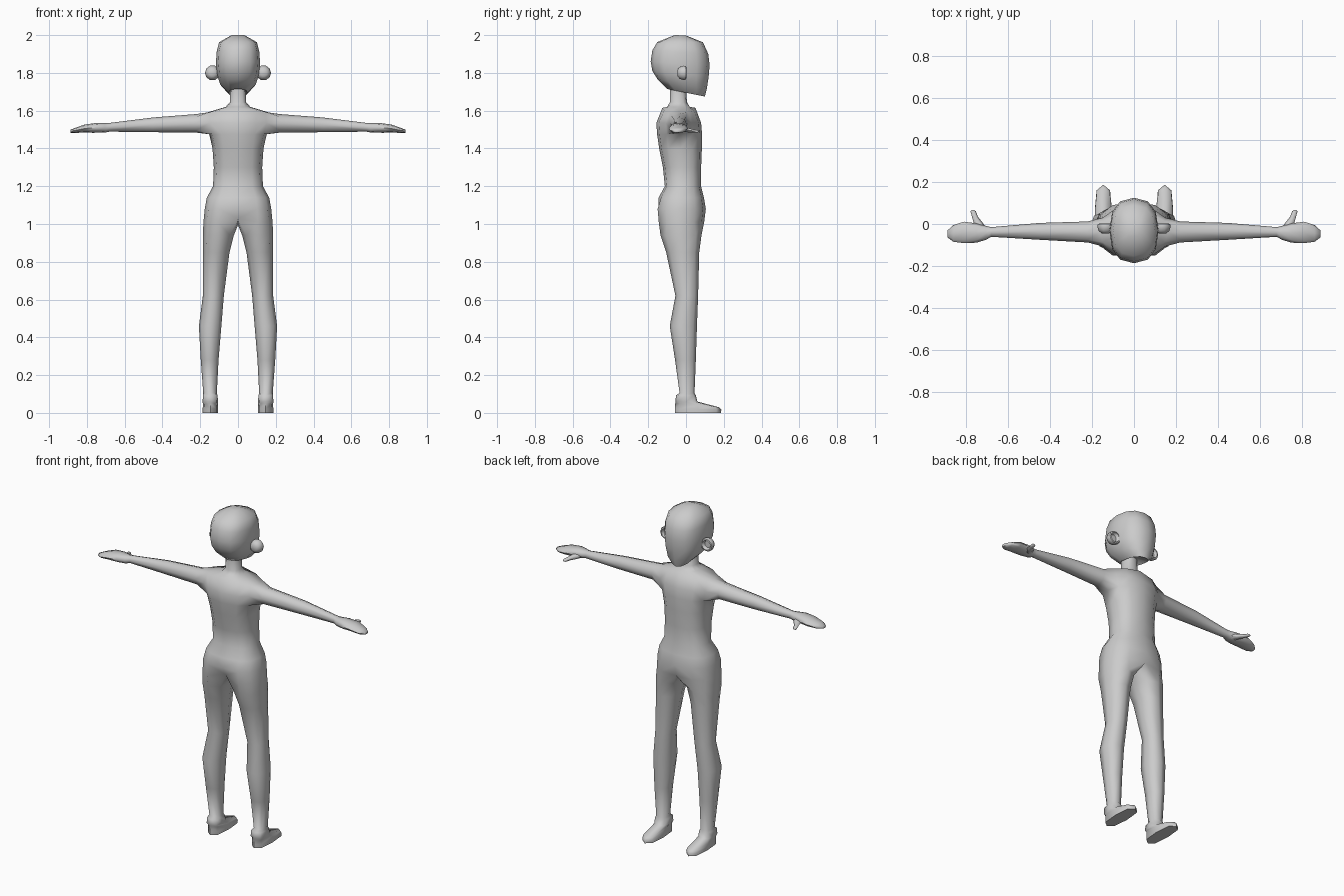
import bpy, bmesh
from math import sin, cos, radians, copysign
from mathutils import Vector

old = bpy.data.objects.get("Cube")
if old:
    bpy.data.objects.remove(old, do_unlink=True)

clay = bpy.data.materials.new("clay grey")
clay.use_nodes = True
grey = (0.6, 0.6, 0.6, 1)
clay.diffuse_color = grey
clay.node_tree.nodes["Principled BSDF"].inputs["Base Color"].default_value = grey


def unit(deg, p):
    """Point on a rounded-square outline."""
    c, s = cos(radians(deg)), sin(radians(deg))
    c, s = [0 if abs(v) < 1e-6 else v for v in (c, s)]
    return copysign(abs(c) ** p, c), copysign(abs(s) ** p, s)


def level_ring(bm, angles, x0, x1, yb, yf, zb, zf, p=0.85):
    """Ring around the z axis, sloping from back height to front height."""
    ring = []
    for a in angles:
        u, v = unit(a, p)
        ring.append(bm.verts.new(((x0 + x1) / 2 + u * (x1 - x0) / 2,
                                  (yb + yf) / 2 + v * (yf - yb) / 2,
                                  (zb + zf) / 2 + v * (zf - zb) / 2)))
    return ring


def bridge(bm, a, b, closed=True, skip=()):
    n = len(a)
    for i in range(n if closed else n - 1):
        if i not in skip:
            j = (i + 1) % n
            bm.faces.new((a[i], a[j], b[j], b[i]))


def loft(bm, rings, cap_start=False, cap_end=False):
    for a, b in zip(rings, rings[1:]):
        bridge(bm, a, b)
    if cap_start:
        bm.faces.new(rings[0])
    if cap_end:
        bm.faces.new(rings[-1])


def finish(bm, name, mirror=False, angle=60):
    bmesh.ops.recalc_face_normals(bm, faces=bm.faces)
    mesh = bpy.data.meshes.new(name)
    bm.to_mesh(mesh)
    bm.free()
    mesh.materials.append(clay)
    ob = bpy.data.objects.new(name, mesh)
    bpy.context.collection.objects.link(ob)
    bpy.ops.object.select_all(action='DESELECT')
    ob.select_set(True)
    bpy.context.view_layer.objects.active = ob
    if mirror:
        mod = ob.modifiers.new("mirror", 'MIRROR')
        mod.use_clip = True
        bpy.ops.object.modifier_apply(modifier=mod.name)
    bpy.ops.object.shade_smooth_by_angle(angle=radians(angle))
    return ob


# Body half: torso rows from neck to hips (height, half width, back, front)
bm = bmesh.new()
half = range(90, -91, -30)
torso = [(1.73, .04, -.085, .0), (1.645, .043, -.085, .005), (1.62, .065, -.1, .02),
         (1.59, .165, -.125, .05), (1.535, .168, -.157, .08), (1.475, .152, -.153, .085),
         (1.4, .135, -.142, .084), (1.3, .128, -.122, .08), (1.2, .132, -.112, .08),
         (1.14, .165, -.145, .095), (1.08, .176, -.165, .105), (1.01, .183, -.158, .097)]
rows = [level_ring(bm, half, -w, w, yb, yf, z, z, .8) for z, w, yb, yf in torso]
for k, (a, b) in enumerate(zip(rows, rows[1:])):
    bridge(bm, a, b, closed=False, skip=(2, 3) if k in (3, 4) else ())

# Shoulder line, cleft at the back and groin at the front
for v in rows[3]:
    v.co.z += .025 * (1 - v.co.x / .165)
for k, depth in ((-2, .02), (-1, .04)):
    rows[k][-1].co.y += depth
rows[-1][-1].co.z += .02
rows[-1][0].co.z += .005

# Leg and foot: the hip half ring closes through a crotch point
crotch = bm.verts.new((0, -.02, .995))
leg_angles = list(range(135, -136, -45)) + [180]
leg = [(.94, .022, .186, -.135, .082, 0), (.85, .045, .186, -.105, .07, 0),
       (.62, .075, .186, -.056, .064, 0), (.46, .088, .207, -.086, .058, 0),
       (.28, .103, .197, -.058, .052, 0), (.105, .112, .184, -.034, .045, 0)]
foot = [(.093, .108, .186, -.053, .052, 0), (.06, .106, .187, -.056, .06, 0),
        (.05, .107, .186, -.057, .175, -.02), (.022, .105, .187, -.058, .187, -.005),
        (0, .105, .187, -.057, .185, 0)]
leg_rings = [rows[-1] + [crotch]]
for part, p in ((leg, .9), (foot, .7)):
    for z, x0, x1, yb, yf, slope in part:
        leg_rings.append(level_ring(bm, leg_angles, x0, x1, yb, yf, z, z + slope, p))
loft(bm, leg_rings, cap_end=True)


def side_ring(x, yc, zc, ry, rz):
    pts = [unit(a, .9) for a in range(45, 361, 45)]
    return [bm.verts.new((x, yc + u * ry, zc + v * rz)) for u, v in pts]


# Arm and hand grow out of the opening in the torso side
top, mid, low = rows[3:6]
arm_hole = [top[2], top[3], top[4], mid[4], low[4], low[3], low[2], mid[2]]
arm = [(.22, -.038, 1.533, .05, .049), (.45, -.035, 1.525, .04, .039),
       (.68, -.038, 1.512, .023, .023), (.705, -.042, 1.509, .033, .025),
       (.75, -.043, 1.51, .046, .025), (.81, -.04, 1.506, .051, .021),
       (.86, -.045, 1.496, .04, .014), (.888, -.047, 1.491, .017, .008)]
loft(bm, [arm_hole] + [side_ring(*r) for r in arm], cap_end=True)

# Thumb: tapered stub pointing forward
thumb = []
for y, x, z, rx, rz in ((-.03, .725, 1.503, .028, .017), (.005, .742, 1.498, .022, .014),
                        (.035, .758, 1.493, .014, .01), (.06, .766, 1.49, .013, .008),
                        (.066, .767, 1.49, .007, .004)):
    thumb.append([bm.verts.new((x + rx * cos(radians(a)), y, z + rz * sin(radians(a))))
                  for a in range(0, 360, 60)])
loft(bm, thumb, True, True)
finish(bm, "body", mirror=True, angle=75)

# Head: sloping rings from jaw to crown
bm = bmesh.new()
head = [(.025, -.08, .012, 1.72, 1.722), (.05, -.1, .1, 1.715, 1.675),
        (.095, -.15, .11, 1.765, 1.715), (.112, -.178, .12, 1.81, 1.78),
        (.117, -.187, .125, 1.86, 1.84), (.113, -.178, .118, 1.92, 1.9),
        (.1, -.152, .09, 1.963, 1.962), (.035, -.06, .0, 2.0, 1.998)]
rings = [level_ring(bm, range(0, 360, 30), -w, w, yb, yf, zb, zf, .82)
         for w, yb, yf, zb, zf in head]
loft(bm, rings, True, True)
finish(bm, "head", angle=65)

# Ears: round cups opening to the face side
bm = bmesh.new()
cup = []
for y, r in ((-.045, .018), (-.034, .033), (-.012, .04), (.0, .037), (.002, .029), (-.014, .02)):
    cup.append([bm.verts.new((.135 + r * cos(radians(a)), y, 1.8 + r * sin(radians(a))))
                for a in range(0, 360, 36)])
loft(bm, cup, True, True)
finish(bm, "ears", mirror=True, angle=50)
